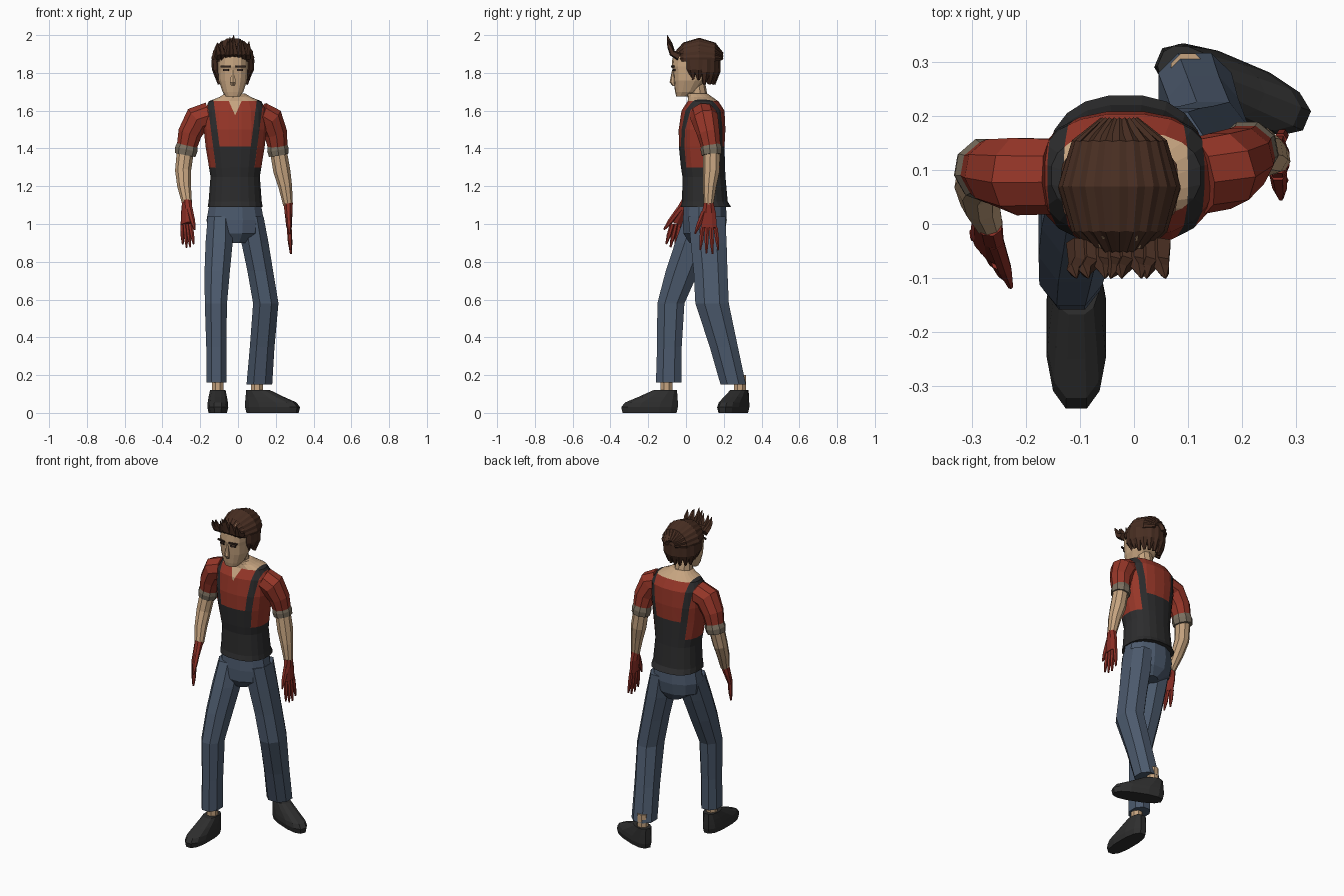
import bpy, bmesh, math, random
from mathutils import Vector, Matrix

if "Cube" in bpy.data.objects:
    bpy.data.objects.remove(bpy.data.objects["Cube"])
random.seed(4)


def material(name, *rgb):
    linear = [((c / 255 + .055) / 1.055) ** 2.4 for c in rgb] + [1]
    mat = bpy.data.materials.new(name)
    mat.use_nodes = True
    mat.diffuse_color = linear
    mat.node_tree.nodes["Principled BSDF"].inputs["Base Color"].default_value = linear
    return mat


skin = material("skin", 198, 164, 128)
red = material("red cloth", 150, 54, 40)
glove_red = material("glove red", 138, 46, 37)
black = material("black cloth", 44, 44, 45)
denim = material("denim", 76, 90, 109)
shoe_black = material("shoe black", 46, 46, 46)
hair_brown = material("hair brown", 72, 46, 34)
cuff_grey = material("cuff grey", 122, 111, 95)
brow_dark = material("brow dark", 50, 36, 30)


def finish(name, bm, *mats):
    bmesh.ops.recalc_face_normals(bm, faces=bm.faces)
    mesh = bpy.data.meshes.new(name)
    bm.to_mesh(mesh)
    bm.free()
    for mat in mats:
        mesh.materials.append(mat)
    obj = bpy.data.objects.new(name, mesh)
    bpy.context.collection.objects.link(obj)
    return obj


def power(value, e):
    return math.copysign(abs(value) ** e, value)


def loft_mesh(stations, side=(1, 0, 0), n=10, e=1, level=False):
    """Skin rings given as (x, y, z, radius along side, radius across)."""
    bm = bmesh.new()
    centres = [Vector(s[:3]) for s in stations]
    rings = []
    for i, (c, s) in enumerate(zip(centres, stations)):
        t = Vector((0, 0, 1))
        if not level:
            t = (centres[min(i + 1, len(centres) - 1)] - centres[max(i - 1, 0)]).normalized()
        u = Vector(side)
        u = (u - t * u.dot(t)).normalized()
        v = t.cross(u)
        ring = []
        for k in range(n):
            ang = math.tau * (k + .5) / n
            ring.append(bm.verts.new(c + u * s[3] * power(math.cos(ang), e)
                                     + v * s[4] * power(math.sin(ang), e)))
        rings.append(ring)
    for low, high in zip(rings, rings[1:]):
        for k in range(n):
            j = (k + 1) % n
            bm.faces.new((low[k], low[j], high[j], high[k]))
    bm.faces.new(rings[0])
    bm.faces.new(rings[-1])
    return bm


def loft(name, mat, stations, **options):
    return finish(name, loft_mesh(stations, **options), mat)


def round_tube(name, mat, points, **options):
    return loft(name, mat, [(*p, p[-1])[:5] for p in points], **options)


# Torso: shirt, vest panel, straps and neckline on one cut surface
mid = -.015
body = [(.105, 1.09, .147, .135), (.1, 1.12, .142, .122), (.095, 1.25, .132, .115),
        (.09, 1.3, .14, .118), (.083, 1.41, .158, .122), (.085, 1.5, .168, .125),
        (.09, 1.6, .165, .115), (.09, 1.65, .14, .082), (.075, 1.672, .085, .065),
        (.06, 1.69, .055, .055)]
bm = loft_mesh([(mid, *s) for s in body], n=20, e=.85, level=True)
LEAN, OUTER, INNER = .13, .118, .084
cuts = [(d, 1.42, LEAN) for d in (OUTER, INNER)] + [(0, 1.575, .45)]
for s in (-1, 1):
    for d, z, slope in cuts:
        bmesh.ops.bisect_plane(bm, geom=bm.verts[:] + bm.edges[:] + bm.faces[:],
                               plane_co=(mid + s * d, 0, z), plane_no=(s, 0, -slope))
for f in bm.faces:
    c = f.calc_center_median()
    dx = abs(c.x - mid)
    across = dx - (c.z - 1.42) * LEAN
    vest = c.z < 1.3 or (c.z < 1.41 and across < OUTER)
    strap = c.z > 1.41 and INNER < across < OUTER
    neckline = c.z > 1.655 and dx < .1
    notch = c.y < .08 and dx < .45 * (c.z - 1.575)
    f.material_index = 2 if neckline or notch else 1 if vest or strap else 0
finish("torso", bm, red, black, skin)

# Jeans
loft("jeans_hips", denim, [(mid, .1, 1.11, .14, .115), (mid, .1, 1.02, .157, .12),
     (mid, .095, .95, .145, .113), (-.01, .095, .9, .06, .08)], n=12, level=True)
loft("right_jeans_leg", denim, [
    (-.095, .085, 1.04, .07, .1), (-.1, .035, .9, .077, .1), (-.11, -.02, .75, .072, .094),
    (-.117, -.08, .58, .063, .077), (-.115, -.088, .35, .057, .07),
    (-.115, -.092, .16, .057, .072)], n=8, e=.9, level=True)
loft("left_jeans_leg", denim, [
    (.07, .11, 1.04, .07, .105), (.09, .12, .9, .077, .102), (.118, .13, .75, .073, .096),
    (.147, .138, .58, .072, .095), (.128, .2, .35, .07, .08),
    (.113, .25, .15, .073, .072)], n=8, e=.9, level=True)


# Shoes and ankles: height, shift along the foot, half length, half width
def foot(side, centre, heading):
    c, h = Vector((*centre, 0)), Vector((*heading, 0)).normalized()
    shape = [(0, 0, .147, .05), (.03, 0, .154, .057), (.055, -.01, .144, .055),
             (.085, -.045, .106, .05), (.122, -.085, .062, .042)]
    rings = [((c + h * shift)[:2] + (z, a, b)) for z, shift, a, b in shape]
    loft(side + "_shoe", shoe_black, rings, side=h, n=12, e=.8, level=True)
    ankle = c - h * .09
    round_tube(side + "_ankle", skin, [(ankle.x, ankle.y, z, .034) for z in (.1, .2)], n=8)


foot("right", (-.107, -.193), (0, -1))
foot("left", (.183, .25), (.92, -.39))


# Gloved hands
def hand(side, wrist, knuckle, tip, spread):
    w, k, t, s = map(Vector, (wrist, knuckle, tip, spread))
    loft(side + "_palm", glove_red, [(*w, .028, .026), (*w.lerp(k, .4), .04, .022),
         (*k, .045, .016)], side=s, n=8)
    for i, reach in enumerate((.85, .98, 1, .86)):
        offset = s * (1.5 - i)
        start, end = k + offset * .023, k.lerp(t, reach) + offset * .032
        round_tube(f"{side}_finger_{i}", glove_red, [(*start, .013),
                   (*start.lerp(end, .55), .012), (*end, .005)], side=s, n=6)
    base, out = w.lerp(k, .35) + s * .025, w.lerp(k, 1.25) + s * .075
    round_tube(side + "_thumb", glove_red, [(*base, .017), (*base.lerp(out, .6), .014),
               (*out, .005)], side=s, n=6)


# Arms: sleeve, rolled cuff, forearm
def arm(side, sleeve, cuff, forearm):
    parts = (("sleeve", red, sleeve), ("cuff", cuff_grey, cuff), ("forearm", skin, forearm))
    for part, mat, points in parts:
        round_tube(f"{side}_{part}", mat, points, side=(0, 1, 0), n=9)


arm("right",
    [(-.15, .09, 1.575, .072), (-.215, .09, 1.555, .074), (-.255, .097, 1.48, .064),
     (-.273, .1, 1.4, .053)],
    [(-.268, .1, 1.42, .055), (-.274, .1, 1.395, .061), (-.28, .1, 1.365, .056)],
    [(-.278, .097, 1.39, .046), (-.291, .075, 1.28, .043), (-.285, .04, 1.2, .037),
     (-.27, .002, 1.11, .027)])
arm("left",
    [(.12, .09, 1.575, .072), (.168, .1, 1.555, .074), (.2, .12, 1.48, .062),
     (.211, .135, 1.4, .052)],
    [(.207, .132, 1.42, .053), (.211, .135, 1.395, .058), (.216, .137, 1.365, .054)],
    [(.213, .137, 1.39, .045), (.232, .135, 1.28, .046), (.25, .126, 1.2, .037),
     (.265, .12, 1.1, .026)])
hand("right", (-.27, .002, 1.12), (-.273, -.045, 1), (-.262, -.07, .875), (.6, -.8, 0))
hand("left", (.265, .12, 1.11), (.271, .122, .98), (.28, .124, .842), (0, -1, 0))

# Neck, head and nose
cx = -.027
round_tube("neck", skin, [(cx, .065, 1.65, .054), (cx, .05, 1.76, .048)], n=10)
head = [(-.022, 1.675, .038, .03), (0, 1.7, .056, .058), (.02, 1.76, .077, .085),
        (.03, 1.815, .08, .1), (.033, 1.835, .081, .108), (.04, 1.88, .08, .112),
        (.05, 1.94, .06, .08)]
loft("head", skin, [(cx, *s) for s in head], n=14, e=.75, level=True)
loft("nose", skin, [(cx, -.066, 1.815, .008, .008), (cx, -.072, 1.75, .017, .015),
     (cx, -.062, 1.73, .012, .008)], n=6, level=True)


# Eyes and brows as thin plates
def plate(name, x, y, z, width, height, turn):
    bm = bmesh.new()
    place = Matrix.Translation((x, y, z)) @ Matrix.Rotation(turn, 4, "Z")
    bmesh.ops.create_cube(bm, size=1, matrix=place @ Matrix.Diagonal((width, .008, height, 1)))
    finish(name, bm, brow_dark)


for side, s in (("left", 1), ("right", -1)):
    plate(side + "_brow", cx + s * .04, -.07, 1.834, .052, .01, s * .2)
    plate(side + "_eye", cx + s * .037, -.064, 1.815, .032, .012, s * .2)

# Hair: skull cap trimmed behind the face
bm = bmesh.new()
crown = Vector((cx, .07, 1.872))
bmesh.ops.create_uvsphere(bm, u_segments=16, v_segments=10, radius=1, matrix=(
    Matrix.Translation(crown) @ Matrix.Diagonal((.106, .113, .1, 1))))
for v in bm.verts:
    if v.co.z < 1.865:
        v.co.y = max(v.co.y, .01)
    v.co.z = max(v.co.z, 1.775)
finish("hair_cap", bm, hair_brown)

# Swept locks running from the hairline over the crown to the back
for i in range(11):
    tilt = math.radians(-85 + 17 * i)
    out = Vector((math.sin(tilt), 0, math.cos(tilt)))
    path = []
    for deg, width in ((22, .014), (50, .022), (90, .025), (130, .022), (165, .008)):
        a = math.radians(deg)
        p = crown + out * .101 * math.sin(a) - Vector((0, .122 * math.cos(a), 0))
        path.append((*p, width, .013))
    loft(f"crown_lock_{i}", hair_brown, path, side=(out.z, 0, -out.x), n=6)

# Locks hanging around the sides and nape
for i in range(11):
    yaw = math.radians(-115 + 23 * i)
    out = Vector((math.sin(yaw), math.cos(yaw), 0))
    drop = .13 if abs(i - 5) < 4 else .105
    path = [(*(crown + out * r - Vector((0, 0, drop * fall))), width, .014)
            for r, fall, width in ((.1, 0, .03), (.098, .5, .028), (.072, 1, .008))]
    loft(f"side_lock_{i}", hair_brown, path, side=(out.y, -out.x, 0), n=6)

# Raised fringe spikes
for i in range(8):
    x = cx - .077 + .022 * i
    lift = .11 - .009 * abs(i - 4) - random.uniform(0, .012) * (i != 4)
    round_tube(f"fringe_spike_{i}", hair_brown, [
        (x, -.035, 1.885, .022), (x, -.073, 1.905, .018),
        (x + random.uniform(-.01, .01), -.085, 1.89 + lift * .6, .013),
        (x + random.uniform(-.012, .012), -.1, 1.89 + lift, .002)], n=5)
